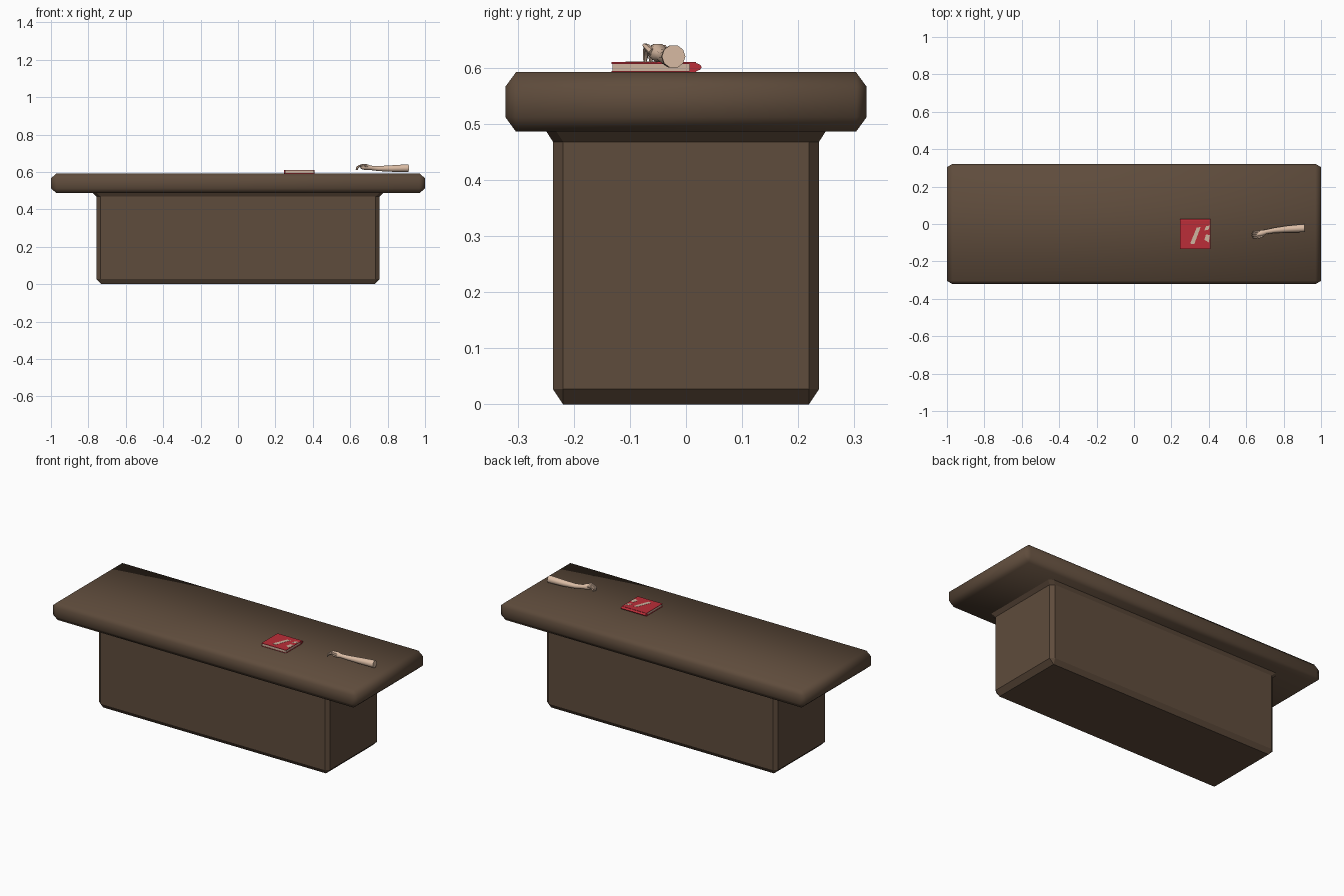
import bpy, bmesh, math
from mathutils import Vector

cube = bpy.data.objects.get("Cube")
if cube:
    bpy.data.objects.remove(cube, do_unlink=True)


def material(name, r, g, b):
    m = bpy.data.materials.new(name)
    m.use_nodes = True
    m.diffuse_color = (r, g, b, 1)
    bsdf = next(n for n in m.node_tree.nodes if n.type == 'BSDF_PRINCIPLED')
    bsdf.inputs["Base Color"].default_value = (r, g, b, 1)
    bsdf.inputs["Roughness"].default_value = 0.8
    return m


WOOD = material("dark wood", 0.114, 0.072, 0.045)
RED = material("red cover", 0.50, 0.027, 0.04)
PAGE = material("page cream", 0.62, 0.46, 0.35)
SKIN = material("pale skin", 0.70, 0.50, 0.37)
GREY = material("dull grey", 0.16, 0.13, 0.11)


def finish(name, bm, mats, angle=None):
    bmesh.ops.remove_doubles(bm, verts=bm.verts, dist=0.0002)
    bmesh.ops.recalc_face_normals(bm, faces=bm.faces)
    mesh = bpy.data.meshes.new(name)
    bm.to_mesh(mesh)
    bm.free()
    for m in mats:
        mesh.materials.append(m)
    obj = bpy.data.objects.new(name, mesh)
    bpy.context.collection.objects.link(obj)
    if angle:
        bpy.ops.object.select_all(action='DESELECT')
        obj.select_set(True)
        bpy.context.view_layer.objects.active = obj
        bpy.ops.object.shade_smooth_by_angle(angle=math.radians(angle))
    return obj


def loft(bm, rings):
    """Skin closed rings of points and cap both ends."""
    loops = [[bm.verts.new(p) for p in ring] for ring in rings]
    n = len(loops[0])
    for a, b in zip(loops, loops[1:]):
        for i in range(n):
            j = (i + 1) % n
            bm.faces.new((a[i], a[j], b[j], b[i]))
    return bm.faces.new(loops[0]), bm.faces.new(loops[-1])


def cut_rect(z, hx, hy, cx, cy):
    """Rectangle at height z with its corners cut by cx, cy."""
    return [(hx, cy - hy, z), (hx, hy - cy, z), (hx - cx, hy, z), (cx - hx, hy, z),
            (-hx, hy - cy, z), (-hx, cy - hy, z), (cx - hx, -hy, z), (hx - cx, -hy, z)]


def stack(name, levels, angle=None):
    bm = bmesh.new()
    loft(bm, [cut_rect(*lv) for lv in levels])
    return finish(name, bm, [WOOD], angle)


def box(name, lo, hi, mat):
    bm = bmesh.new()
    loft(bm, [[(lo[0], lo[1], z), (hi[0], lo[1], z), (hi[0], hi[1], z), (lo[0], hi[1], z)]
              for z in (lo[2], hi[2])])
    return finish(name, bm, [mat])


def tube(name, path, sides, mat, end_mat=None):
    """Round tube through (x, y, z, radius) stations."""
    pts = [Vector(p[:3]) for p in path]
    rings = []
    for i, p in enumerate(pts):
        d = (pts[min(i + 1, len(pts) - 1)] - pts[max(i - 1, 0)]).normalized()
        u = d.cross(Vector((0, 0, 1))).normalized()
        v = u.cross(d)
        r = path[i][3]
        rings.append([p + r * (u * math.cos(t) + v * math.sin(t))
                      for t in (2 * math.pi * k / sides for k in range(sides))])
    bm = bmesh.new()
    start, _ = loft(bm, rings)
    if end_mat:
        # inset the open end so a rim surrounds the centre
        start.material_index = 0
        rim = bmesh.ops.inset_region(bm, faces=[start], thickness=0.006)
        for f in rim["faces"]:
            f.material_index = 1
    return finish(name, bm, [mat, end_mat or mat], 50)


# Counter: pedestal flaring under a chamfered slab
stack("pedestal", [(0, 0.73, 0.219, 0, 0), (0.027, 0.757, 0.237, 0.022, 0.018),
                   (0.468, 0.757, 0.237, 0.022, 0.018), (0.488, 0.778, 0.25, 0.022, 0.018)])
stack("counter_top", [(0.486, 0.97, 0.303, 0, 0), (0.512, 1, 0.322, 0.03, 0.018),
                      (0.566, 1, 0.322, 0.03, 0.018), (0.592, 0.97, 0.303, 0, 0)], 60)

# Book: two boards, page block and rounded spine
X0, X1, Y0, Y1 = 0.247, 0.408, -0.133, 0.018
box("book_back_cover", (X0, Y0, 0.592), (X1, Y1, 0.5945), RED)
box("book_pages", (X0 + 0.003, Y0 + 0.002, 0.5945), (X1 - 0.003, Y1, 0.607), PAGE)
box("book_front_cover", (X0, Y0, 0.607), (X1, Y1, 0.61), RED)
bm = bmesh.new()
arc = [(Y1 - 0.012 + 0.022 * math.sin(t), 0.601 + 0.009 * math.cos(t))
       for t in (math.pi * k / 6 for k in range(7))]
loft(bm, [[(x, y, z) for y, z in arc] for x in (X0, X1)])
finish("book_spine", bm, [RED], 40)

# Pale abstract patches on the front cover
patches = {
    "slash": [(0.300, -0.105), (0.322, -0.108), (0.357, -0.015), (0.335, -0.020)],
    "upper": [(0.375, -0.035), (0.386, -0.012), (0.406, -0.008), (0.398, -0.030)],
    "lower": [(0.376, -0.085), (0.400, -0.098), (0.406, -0.060), (0.385, -0.055)],
}
for name, outline in patches.items():
    bm = bmesh.new()
    loft(bm, [[(x, y, z) for x, y in outline] for z in (0.6095, 0.6108)])
    finish("cover_patch_" + name, bm, [PAGE])

# Forearm lying on the counter, with a curled hand
tube("forearm", [(0.912, -0.022, 0.620, 0.021), (0.895, -0.023, 0.620, 0.021),
                 (0.82, -0.027, 0.618, 0.018), (0.75, -0.034, 0.618, 0.014),
                 (0.705, -0.042, 0.622, 0.012), (0.685, -0.048, 0.626, 0.017),
                 (0.665, -0.054, 0.628, 0.015), (0.655, -0.056, 0.627, 0.009)],
     10, SKIN, GREY)
for i in range(4):
    y = -0.071 + 0.010 * i
    reach = 0.005 * (i in (1, 2))
    tube("finger_%d" % (i + 1),
         [(0.672, y + 0.002, 0.635, 0.006), (0.652 - reach, y, 0.633, 0.0055),
          (0.640 - reach, y - 0.001, 0.622, 0.005), (0.637 - reach, y - 0.002, 0.610, 0.003)],
         6, SKIN)
tube("thumb", [(0.692, -0.060, 0.628, 0.007), (0.676, -0.070, 0.637, 0.006),
               (0.662, -0.074, 0.640, 0.004)], 6, SKIN)
